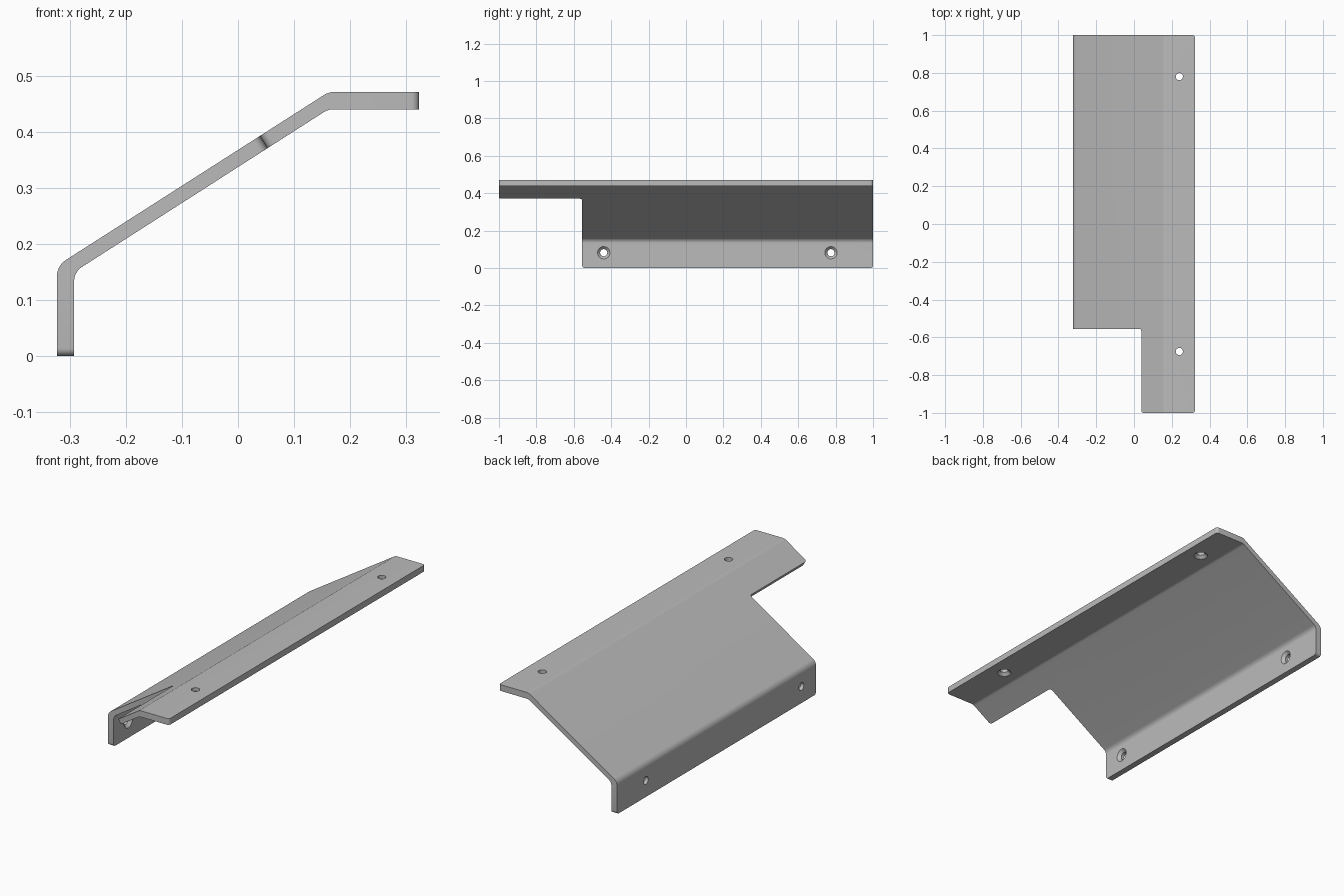
import bpy, bmesh, math
from mathutils import Matrix, Vector

cube = bpy.data.objects.get("Cube")
if cube:
    bpy.data.objects.remove(cube, do_unlink=True)

# Material
grey = bpy.data.materials.new("plain_grey")
grey.use_nodes = True
grey.diffuse_color = (0.5, 0.5, 0.5, 1)
grey.node_tree.nodes["Principled BSDF"].inputs["Base Color"].default_value = (0.5, 0.5, 0.5, 1)


def loft(name, rings, matrix=Matrix.Identity(4)):
    """Closed solid through rings of points with equal counts."""
    bm = bmesh.new()
    loops = [[bm.verts.new(matrix @ Vector(p)) for p in ring] for ring in rings]
    for a, b in zip(loops, loops[1:]):
        for i in range(len(a)):
            j = (i + 1) % len(a)
            bm.faces.new((a[i], a[j], b[j], b[i]))
    bm.faces.new(loops[0])
    bm.faces.new(loops[-1])
    bmesh.ops.recalc_face_normals(bm, faces=bm.faces[:])
    mesh = bpy.data.meshes.new(name)
    bm.to_mesh(mesh)
    bm.free()
    ob = bpy.data.objects.new(name, mesh)
    bpy.context.collection.objects.link(ob)
    return ob


def cut(target, cutter):
    """Subtract the cutter, apply the result and remove the cutter."""
    mod = target.modifiers.new("cut", "BOOLEAN")
    mod.operation = "DIFFERENCE"
    mod.solver = "EXACT"
    mod.object = cutter
    bpy.context.view_layer.update()
    graph = bpy.context.evaluated_depsgraph_get()
    mesh = bpy.data.meshes.new_from_object(target.evaluated_get(graph))
    target.modifiers.clear()
    target.data = mesh
    bpy.data.objects.remove(cutter, do_unlink=True)


def bend(before, corner, after, radius, steps=8):
    """Points of an arc that rounds one corner of the section."""
    a, p, b = Vector(before), Vector(corner), Vector(after)
    u, v = (a - p).normalized(), (b - p).normalized()
    half = u.angle(v) / 2
    centre = p + (u + v).normalized() * radius / math.sin(half)
    start = p + u * radius / math.tan(half) - centre
    end = p + v * radius / math.tan(half) - centre
    return [centre + start.lerp(end, i / steps).normalized() * radius
            for i in range(steps + 1)]


def side(pts, r_low, r_high):
    return ([Vector(pts[0])] + bend(*pts[:3], r_low)
            + bend(*pts[1:], r_high) + [Vector(pts[3])])


# Bent sheet: section in x and z, drawn along y
outer = [(-0.323, 0), (-0.323, 0.161), (0.162, 0.471), (0.323, 0.471)]
inner = [(-0.292, 0), (-0.292, 0.150), (0.161, 0.440), (0.323, 0.440)]
section = side(outer, 0.036, 0.035) + side(inner, 0.03, 0.035)[::-1]
bracket = loft("bent_bracket", [[(p.x, y, p.y) for p in section] for y in (-1, 1)])

# Notch at the front, cut square to the sloping sheet
slope = Vector((0.485, 0, 0.310)).normalized()
turn = Matrix.Rotation(-math.atan2(slope.z, slope.x), 4, "Y")
place = Matrix.Translation((0.039, -0.555, 0.392))
box = [[(x, y, z) for x, z in ((-2, -1), (0, -1), (0, 1), (-2, 1))] for y in (-1, 0)]
cut(bracket, loft("notch_cutter", box, place @ turn))

# Round the sheet corners: short square edges that run through the thickness
bm = bmesh.new()
bm.from_mesh(bracket.data)
corners = [e for e in bm.edges
           if 0.02 < e.calc_length() < 0.036 and len(e.link_faces) == 2
           and abs(e.link_faces[0].normal.dot(e.link_faces[1].normal)) < 0.1]
bmesh.ops.bevel(bm, geom=corners, offset=0.014, segments=5, profile=0.5, affect="EDGES")
bm.to_mesh(bracket.data)
bm.free()


# Countersunk screw holes
def drill(matrix, sides=32):
    angles = [math.tau * i / sides for i in range(sides)]
    rings = [[(r * math.cos(t), r * math.sin(t), z) for t in angles]
             for z, r in ((-0.02, 0.053), (0.014, 0.019), (0.06, 0.019))]
    cut(bracket, loft("hole_cutter", rings, matrix))


for y in (-0.675, 0.78):
    drill(Matrix.Translation((0.24, y, 0.440)))
for y in (-0.44, 0.775):
    drill(Matrix.Translation((-0.292, y, 0.082)) @ Matrix.Rotation(-math.pi / 2, 4, "Y"))

# Finish
bracket.data.materials.clear()
bracket.data.materials.append(grey)
bpy.ops.object.select_all(action="DESELECT")
bracket.select_set(True)
bpy.context.view_layer.objects.active = bracket
bpy.ops.object.shade_smooth_by_angle(angle=math.radians(30))
